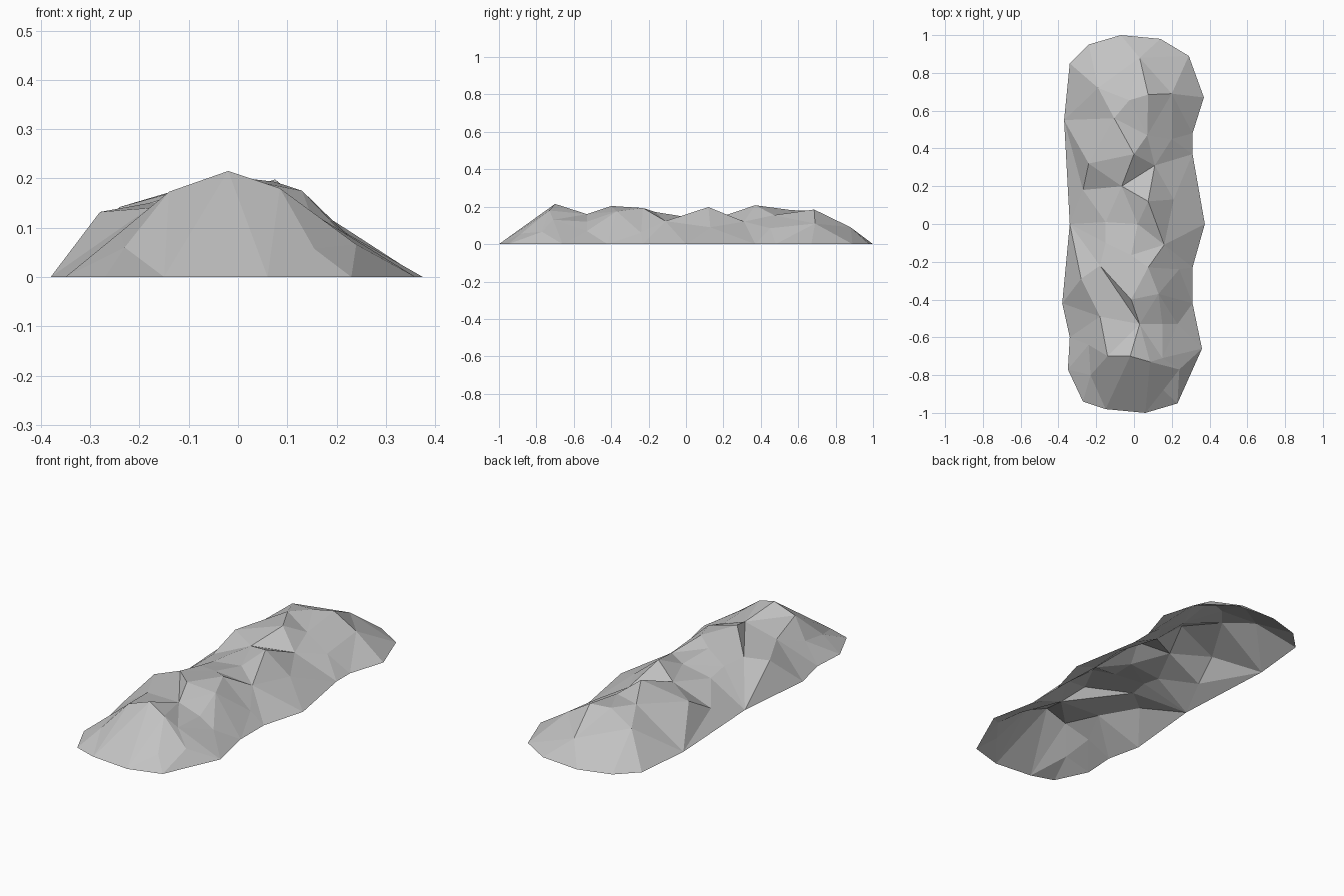
import bpy
import bmesh
from mathutils import Vector
from mathutils.geometry import delaunay_2d_cdt

default_cube = bpy.data.objects.get("Cube")
if default_cube:
    bpy.data.objects.remove(default_cube, do_unlink=True)


def flat_material(name, colour):
    """Make a plain single-colour rock material."""
    material = bpy.data.materials.new(name)
    material.use_nodes = True
    material.diffuse_color = colour
    shader = material.node_tree.nodes["Principled BSDF"]
    shader.inputs["Base Color"].default_value = colour
    shader.inputs["Roughness"].default_value = 1
    return material


def chain(start, count, closed=False):
    """Edges joining consecutive points, optionally back to the first."""
    edges = [(start + i, start + i + 1) for i in range(count - 1)]
    if closed:
        edges.append((start + count - 1, start))
    return edges


def terrain(name, outline, ridges, slopes, material):
    """Triangulate a ground outline over ridge lines and loose slope points."""
    points = [Vector((x, y, 0)) for x, y in outline]
    border = list(range(len(points)))
    creases = chain(0, len(points), closed=True)
    for ridge in ridges:
        creases += chain(len(points), len(ridge))
        points += [Vector(p) for p in ridge]
    points += [Vector(p) for p in slopes]
    flat = [p.to_2d() for p in points]
    coords, _, faces, origins, _, _ = delaunay_2d_cdt(flat, creases, [border], 1, 1e-5)

    bm = bmesh.new()
    verts = []
    for co, origin in zip(coords, origins):
        height = points[origin[0]].z if origin else 0
        verts.append(bm.verts.new((co.x, co.y, height)))
    for face in faces:
        bm.faces.new([verts[i] for i in face])
    bm.normal_update()
    for face in bm.faces:
        face.smooth = False
        if face.normal.z < 0:
            face.normal_flip()

    mesh = bpy.data.meshes.new(name)
    bm.to_mesh(mesh)
    bm.free()
    mesh.materials.append(material)
    rock = bpy.data.objects.new(name, mesh)
    bpy.context.collection.objects.link(rock)
    return rock


# Footprint where the rock meets the ground, clockwise from the back
footprint = [
    (-.07, 1), (.14, .98), (.29, .89), (.37, .67), (.31, .48), (.31, .37),
    (.375, 0), (.31, -.23), (.31, -.42), (.36, -.66), (.23, -.95), (.06, -1),
    (-.15, -.98), (-.27, -.94), (-.35, -.77), (-.34, -.6), (-.38, -.42),
    (-.34, 0), (-.37, .55), (-.34, .85), (-.24, .95),
]

# Zigzag crest from the front hollow to the back shoulder
crest = [
    (.03, -.53, .16), (-.18, -.22, .15), (-.015, -.4, .204), (.075, -.23, .193),
    (-.015, -.165, .172), (.02, 0, .145), (.16, -.11, .123), (.075, .12, .198),
    (.11, .31, .12), (-.065, .2, .15), (0, .37, .208), (-.105, .56, .182),
    (-.025, .655, .178), (.075, .685, .185), (.03, .88, .09),
]

# Brow across the front peak
brow = [(-.14, -.7, .173), (-.02, -.7, .215), (.085, -.73, .18), (.24, -.77, .066)]

# Bumps and hollows on the right, left and front slopes
right_slope = [
    (-.28, -.29, .132), (-.18, -.49, .14), (-.24, -.64, .09), (-.15, -.1, .14),
    (-.15, .01, .12), (-.27, .18, .06), (-.24, .32, .142), (-.19, .72, .14),
]
left_slope = [
    (.13, -.37, .175), (.24, -.24, .06), (.23, -.53, .07), (.15, -.53, .12),
    (.15, -.71, .13), (.21, .13, .09), (.2, .45, .085), (.07, .47, .155),
    (.2, .69, .11),
]
front_slope = [(-.23, -.8, .06), (.155, -.88, .057)]

stone = flat_material("grey stone", (.54, .54, .54, 1))
terrain("rock_ridge", footprint, [crest, brow], right_slope + left_slope + front_slope, stone)
